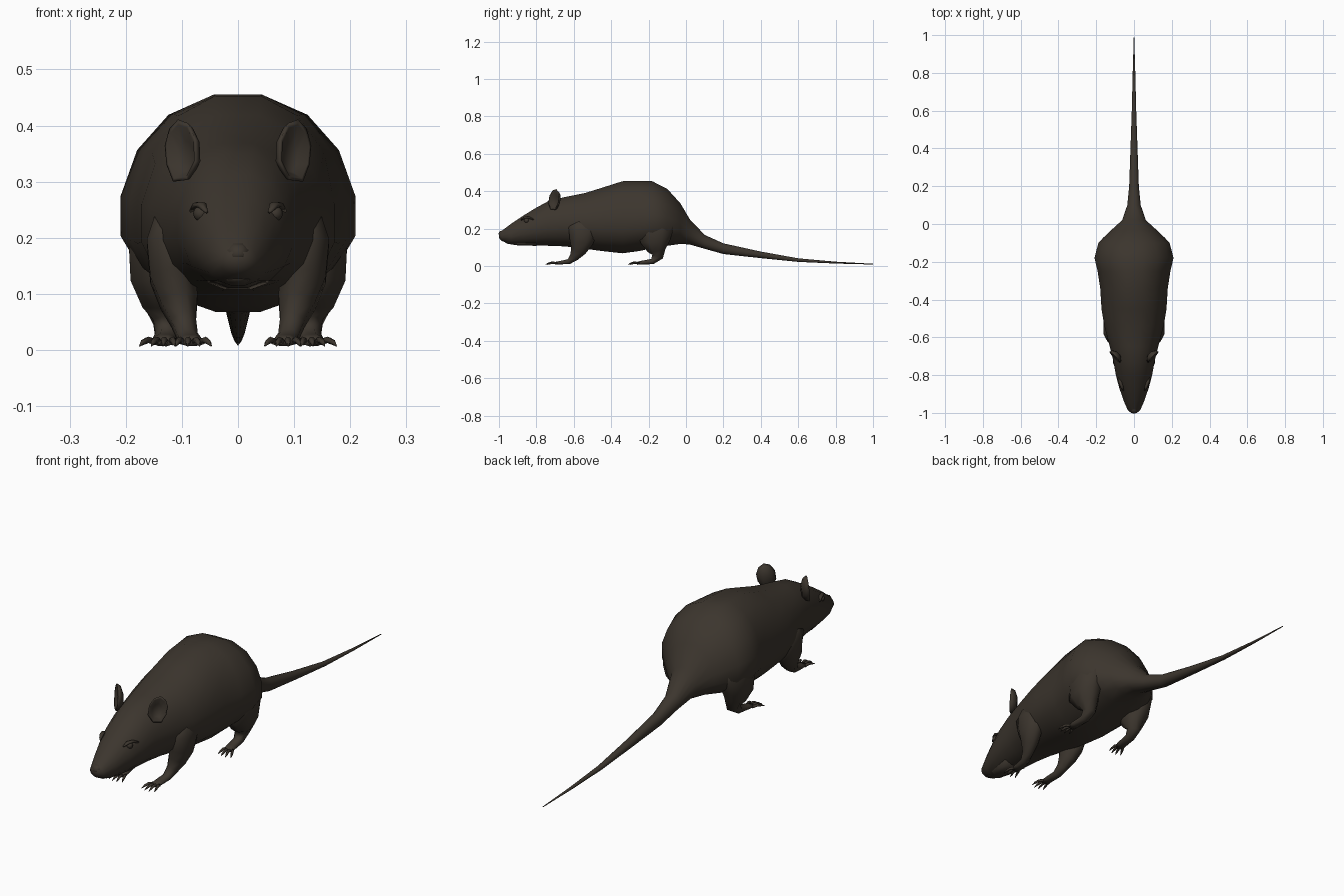
import bpy, bmesh, math
from mathutils import Vector

fur = bpy.data.materials.new("dark brown fur")
fur.diffuse_color = (0.045, 0.036, 0.027, 1)


def finish(bm, name, mirror=False):
    bmesh.ops.recalc_face_normals(bm, faces=bm.faces)
    me = bpy.data.meshes.new(name)
    bm.to_mesh(me)
    bm.free()
    for p in me.polygons:
        p.use_smooth = True
    me.materials.append(fur)
    ob = bpy.data.objects.new(name, me)
    bpy.context.collection.objects.link(ob)
    if mirror:
        ob.modifiers.new("mirror", 'MIRROR').use_mirror_merge = False
    return ob


def skin(bm, rings):
    """Bridge rings of points and cap both ends."""
    vs = [[bm.verts.new(p) for p in r] for r in rings]
    n = len(vs[0])
    for a, b in zip(vs, vs[1:]):
        for i in range(n):
            j = (i + 1) % n
            bm.faces.new((a[i], a[j], b[j], b[i]))
    bm.faces.new(vs[0])
    bm.faces.new(vs[-1])


def limb(bm, path, sides=8):
    """Path of (x, y, z, half width, half thickness) swept across x."""
    pts = [Vector(p[:3]) for p in path]
    rings = []
    for k, p in enumerate(path):
        d = (pts[min(k + 1, len(pts) - 1)] - pts[max(k - 1, 0)]).normalized()
        up = d.cross(Vector((1, 0, 0))).normalized()
        side = up.cross(d)
        rings.append([pts[k] + side * p[3] * math.cos(t) + up * p[4] * math.sin(t)
                      for t in (2 * math.pi * (i + .5) / sides for i in range(sides))])
    skin(bm, rings)


# Head, body and tail: (y, bottom, widest height, top, half width)
profile = [
    (-1.0, .150, .162, .176, .016), (-.985, .134, .158, .188, .034),
    (-.935, .115, .165, .226, .056), (-.866, .112, .185, .272, .080),
    (-.80, .110, .20, .312, .098), (-.73, .108, .215, .350, .110),
    (-.65, .105, .22, .368, .130), (-.54, .092, .22, .390, .160),
    (-.45, .080, .22, .418, .175), (-.34, .068, .22, .453, .182),
    (-.25, .080, .225, .455, .196), (-.18, .095, .23, .453, .213),
    (-.10, .108, .225, .412, .192), (-.03, .118, .205, .335, .120),
    (.02, .115, .175, .250, .064), (.10, .092, .125, .166, .036),
    (.20, .064, .092, .121, .026), (.40, .042, .060, .077, .019),
    (.60, .022, .031, .041, .012), (.80, .013, .018, .023, .007),
    (1.0, .008, .010, .012, .001)]
N = 16
rings = []
for y, lo, mid, hi, w in profile:
    ring = []
    for i in range(N):
        t = 2 * math.pi * (i + .5) / N
        c, s = math.cos(t), math.sin(t) / math.cos(math.pi / N)
        ring.append((w * math.copysign(abs(c) ** .92, c), y,
                     mid + s * ((hi - mid) if s > 0 else (mid - lo))))
    rings.append(ring)
bm = bmesh.new()
skin(bm, rings)
finish(bm, "body_and_tail")


# Legs with spread, clawed toes
def leg(name, path, reach, splay):
    bm = bmesh.new()
    limb(bm, path)
    x, y, z = path[-1][:3]
    for k in range(4):
        f = k - 1.5
        dx = f * .011 + splay
        back = abs(f) * .009
        limb(bm, [(x + f * .010, y + .012, z, .006, .006),
                  (x + f * .010 + dx * .45, y - reach * .4 + back, z + .004, .006, .006),
                  (x + f * .010 + dx * .75, y - reach * .7 + back, z, .005, .005),
                  (x + f * .010 + dx, y - reach + back, .007, .001, .001)], 5)
    finish(bm, name, True)


leg("front_legs", [(.11, -.54, .25, .035, .07), (.12, -.55, .19, .046, .085),
                   (.115, -.56, .13, .045, .068), (.105, -.575, .085, .036, .045),
                   (.097, -.597, .05, .024, .027), (.090, -.625, .024, .020, .015),
                   (.085, -.67, .018, .021, .010), (.083, -.70, .014, .020, .008)],
    .056, -.004)
leg("hind_legs", [(.13, -.15, .27, .05, .09), (.138, -.165, .20, .062, .105),
                  (.138, -.165, .13, .058, .085), (.128, -.158, .085, .046, .052),
                  (.125, -.152, .05, .028, .032), (.127, -.18, .024, .022, .016),
                  (.131, -.235, .018, .022, .011), (.134, -.262, .014, .020, .008)],
    .052, .010)

# Ears: cupped leaves turned half outward
outline = [(-.020, -.055), (-.042, -.022), (-.038, .018), (-.018, .046), (.008, .053),
           (.030, .036), (.040, .006), (.034, -.028), (.016, -.058)]
across = Vector((.70, .71, 0))
facing = Vector((.71, -.70, 0))
base = Vector((.100, -.702, .358))
place = lambda u, v, d: base + across * u + Vector((-.03 * v, .1 * v, v)) + facing * d
bm = bmesh.new()
skin(bm, [[place(u * s, v * s - o, d) for u, v in outline]
          for s, d, o in ((.45, -.024, .012), (.85, -.012, .003), (1, .004, 0),
                          (.86, .004, .002), (.5, -.012, .012))])
finish(bm, "ears", True)

# Eyes with brow ridges
bm = bmesh.new()
bmesh.ops.create_uvsphere(bm, u_segments=8, v_segments=6, radius=.014)
bmesh.ops.translate(bm, verts=bm.verts, vec=(.066, -.852, .243))
limb(bm, [(.056, -.882, .246, .003, .003), (.064, -.862, .258, .009, .006),
          (.073, -.838, .258, .009, .006), (.084, -.815, .248, .003, .003)], 6)
finish(bm, "eyes", True)

# Nose pad and lower jaw
bm = bmesh.new()
limb(bm, [(0, -.965, .178, .022, .018), (0, -.99, .172, .020, .016),
          (0, -1.0, .166, .010, .008)], 8)
finish(bm, "nose")
bm = bmesh.new()
limb(bm, [(0, -.80, .128, .060, .022), (0, -.90, .126, .040, .017),
          (0, -.955, .130, .022, .012), (0, -.968, .132, .010, .006)], 8)
finish(bm, "lower_jaw")
